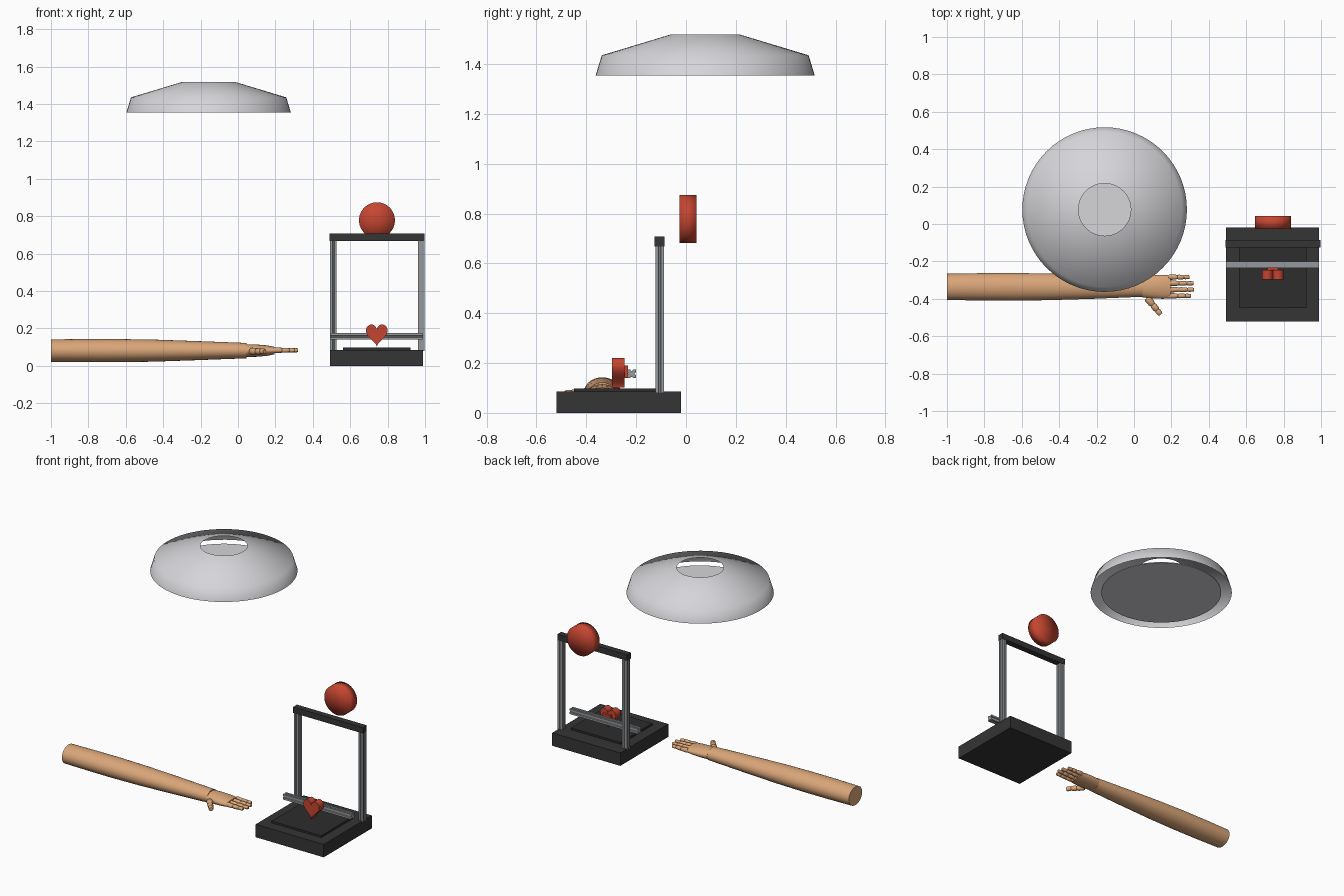
import bpy, bmesh, math
from mathutils import Vector, Matrix

if "Cube" in bpy.data.objects:
    bpy.data.objects.remove(bpy.data.objects["Cube"])


def material(name, rgb):
    m = bpy.data.materials.new(name)
    m.diffuse_color = (*rgb, 1)
    m.use_nodes = True
    m.node_tree.nodes["Principled BSDF"].inputs["Base Color"].default_value = m.diffuse_color
    return m


SHADE = material("pale grey", (0.67, 0.67, 0.70))
SKIN = material("skin tan", (0.70, 0.38, 0.19))
RED = material("red", (0.56, 0.06, 0.03))
DARK = material("charcoal", (0.035, 0.035, 0.035))
PLATE = material("dark plate grey", (0.026, 0.026, 0.026))
METAL = material("aluminium grey", (0.30, 0.32, 0.335))


def finish(name, bm, mat, smooth=None):
    """smooth: None = flat, otherwise the sharp-edge angle in degrees."""
    me = bpy.data.meshes.new(name)
    bm.to_mesh(me)
    bm.free()
    me.materials.append(mat)
    if smooth:
        me.shade_smooth()
        if smooth < 180:
            me.set_sharp_from_angle(angle=math.radians(smooth))
    ob = bpy.data.objects.new(name, me)
    bpy.context.collection.objects.link(ob)
    return ob


def box(name, x, y, z, mat):
    bm = bmesh.new()
    bmesh.ops.create_cube(bm, size=1)
    for v in bm.verts:
        v.co = [(r[0] + r[1]) / 2 + c * (r[1] - r[0]) for c, r in zip(v.co, (x, y, z))]
    return finish(name, bm, mat)


def loft(name, rings, mat, n=32, matrix=Matrix(), caps=True, smooth=40):
    """Elliptical rings along local z: (z, radius_x, radius_y)."""
    bm = bmesh.new()
    loops = [[bm.verts.new((a * math.cos(2 * math.pi * i / n), b * math.sin(2 * math.pi * i / n), z))
              for i in range(n)] for z, a, b in rings]
    for p, q in zip(loops, loops[1:]):
        for i in range(n):
            j = (i + 1) % n
            bm.faces.new((p[i], p[j], q[j], q[i]))
    if caps:
        bm.faces.new(loops[0][::-1])
        bm.faces.new(loops[-1])
    bm.transform(matrix)
    return finish(name, bm, mat, smooth)


def prism(name, outline, depth, mat, matrix, smooth=None):
    bm = bmesh.new()
    face = bm.faces.new([bm.verts.new((x, y, 0)) for x, y in outline])
    top = bmesh.ops.extrude_face_region(bm, geom=[face])["geom"]
    bmesh.ops.translate(bm, vec=(0, 0, depth),
                        verts=[g for g in top if isinstance(g, bmesh.types.BMVert)])
    bmesh.ops.recalc_face_normals(bm, faces=bm.faces[:])
    bm.transform(matrix)
    return finish(name, bm, mat, smooth)


def along(start, direction):
    """Matrix that sends local z to a direction, local y staying near world z."""
    d = Vector(direction).normalized()
    side = Vector((0, 0, 1)).cross(d).normalized()
    up = d.cross(side)
    return Matrix.Translation(start) @ Matrix((side, up, d)).transposed().to_4x4()


# Lamp shade: open smooth shell with a floating disc inside its lower rim
lamp = Matrix.Translation((-0.157, 0.077, 0))
loft("lamp_shade", [(1.353, 0.44, 0.44), (1.435, 0.415, 0.415), (1.518, 0.14, 0.14)],
     SHADE, 64, lamp, caps=False, smooth=180)
loft("lamp_diffuser", [(1.353, 0.373, 0.373), (1.358, 0.373, 0.373)], SHADE, 64, lamp)

# Forearm and palm
ARM_Y, ARM_Z = -0.336, 0.081
loft("forearm", [(-1, 0.070, 0.060), (-0.82, 0.073, 0.062), (-0.65, 0.074, 0.062),
                 (-0.45, 0.071, 0.059), (-0.22, 0.064, 0.051), (0.045, 0.053, 0.041)],
     SKIN, 40, along((0, ARM_Y, ARM_Z), (1, 0, 0)))
loft("palm", [(0.0, 0.056, 0.034), (0.05, 0.062, 0.033), (0.11, 0.064, 0.028), (0.15, 0.061, 0.020)],
     SKIN, 32, along((0.045, ARM_Y, ARM_Z), (1, 0, 0)))


# Fingers made of tapering joints
def finger(name, start, direction, length, radius):
    d = Vector(direction).normalized()
    pos = Vector(start)
    for k, share in enumerate((0.42, 0.32, 0.26)):
        r, h = radius * (1 - 0.1 * k), length * share
        loft(f"{name}_joint_{k + 1}", [(0, r * 0.8, r * 0.8), (h * 0.15, r, r), (h * 0.8, r * 0.93, r * 0.93),
                                       (h, r * 0.7, r * 0.7)], SKIN, 16, along(pos, d))
        pos += d * h


for name, y, tip in (("little_finger", -0.284, 0.297), ("ring_finger", -0.317, 0.318),
                     ("middle_finger", -0.351, 0.322), ("index_finger", -0.384, 0.306)):
    finger(name, (0.185, y, ARM_Z + 0.002), (1, 0, 0), tip - 0.185, 0.0145)
finger("thumb", (0.07, -0.395, 0.077), (0.63, -0.77, 0), 0.115, 0.0195)

# Printer base and bed
box("printer_base", (0.493, 0.989), (-0.52, -0.02), (0, 0.085), DARK)
box("printer_bed", (0.561, 0.922), (-0.45, -0.12), (0.08, 0.098), PLATE)

# Slotted rail section, used for the posts and the cross rail
quarter = [(0.0172, -0.0172), (0.0172, -0.005), (0.012, -0.003),
           (0.012, 0.003), (0.0172, 0.005)]
slot_section = []
for k in range(4):
    c, s = round(math.cos(k * math.pi / 2)), round(math.sin(k * math.pi / 2))
    slot_section += [(x * c - y * s, x * s + y * c) for x, y in quarter]

for name, x in (("left_post", 0.51), ("right_post", 0.98)):
    prism(name, slot_section, 0.595, METAL, Matrix.Translation((x, -0.105, 0.08)))
prism("cross_rail", slot_section, 0.498, METAL, along((0.491, -0.218, 0.157), (1, 0, 0)))
box("top_bar", (0.49, 0.998), (-0.126, -0.086), (0.668, 0.707), DARK)

# Filament spool, shaded smooth all over
bm = bmesh.new()
bmesh.ops.create_cone(bm, cap_ends=True, cap_tris=True, segments=48, radius1=0.096, radius2=0.096, depth=0.068)
bm.transform(Matrix.Translation((0.743, 0.008, 0.778)) @ Matrix.Rotation(math.pi / 2, 4, "X"))
finish("filament_spool", bm, RED, 180)

# Heart-shaped print head and its mount
heart = []
for i in range(40):
    t = 2 * math.pi * i / 40
    hx = 16 * math.sin(t) ** 3
    hz = 13 * math.cos(t) - 5 * math.cos(2 * t) - 2 * math.cos(3 * t) - math.cos(4 * t)
    heart.append((hx * 0.058 / 16, hz * 0.0041))
prism("heart", heart, 0.05, RED,
      Matrix.Translation((0.742, -0.247, 0.172)) @ Matrix.Rotation(math.pi / 2, 4, "X"), 40)
box("heart_mount", (0.713, 0.771), (-0.25, -0.232), (0.14, 0.19), RED)
